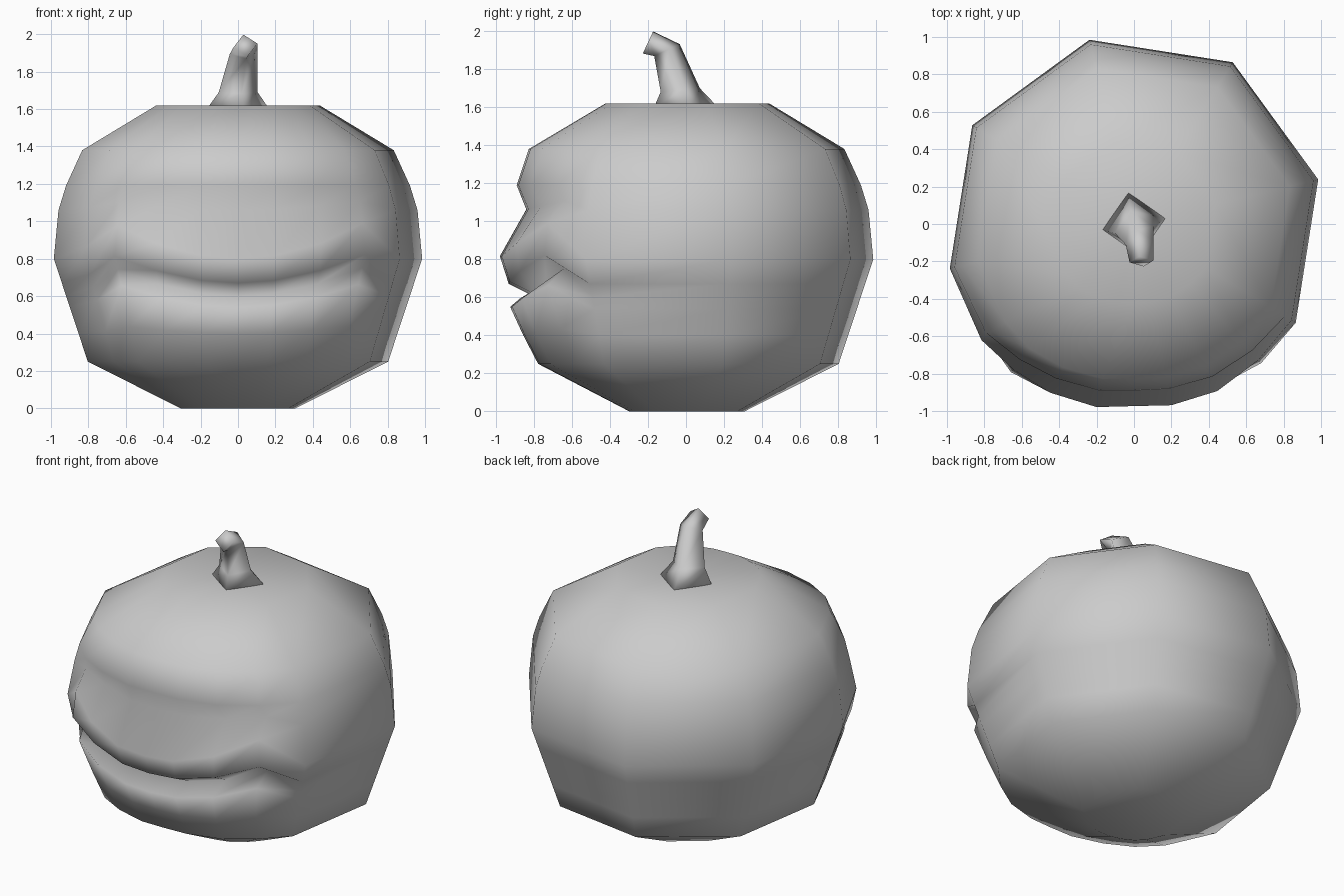
import bpy, bmesh, math
from mathutils import Vector, Matrix

old = bpy.data.objects.get("Cube")
if old:
    bpy.data.objects.remove(old, do_unlink=True)

grey = bpy.data.materials.new("plain grey")
grey.use_nodes = True
colour = (0.6, 0.6, 0.6, 1)
grey.diffuse_color = colour
grey.node_tree.nodes["Principled BSDF"].inputs["Base Color"].default_value = colour


def skin(name, rings, top=None):
    """Join closed rings of points into a capped, smooth object."""
    bm = bmesh.new()
    loops = [[bm.verts.new(p) for p in ring] for ring in rings]
    n = len(loops[0])
    for low, high in zip(loops, loops[1:]):
        for i in range(n):
            j = (i + 1) % n
            bm.faces.new((low[i], low[j], high[j], high[i]))
    bm.faces.new(loops[0][::-1])
    if top:
        centre = bm.verts.new(top)
        for i in range(n):
            bm.faces.new((loops[-1][i], loops[-1][(i + 1) % n], centre))
    else:
        bm.faces.new(loops[-1])
    bmesh.ops.recalc_face_normals(bm, faces=bm.faces)
    mesh = bpy.data.meshes.new(name)
    bm.to_mesh(mesh)
    bm.free()
    mesh.materials.append(grey)
    for face in mesh.polygons:
        face.use_smooth = True
    obj = bpy.data.objects.new(name, mesh)
    bpy.context.collection.objects.link(obj)
    return obj


# Side profile of the gourd: height and relative width
profile = [(0, .31), (.25, .81), (.82, 1), (1.12, .96), (1.38, .84), (1.62, .44)]


def width(z):
    for (z0, w0), (z1, w1) in zip(profile, profile[1:]):
        if z <= z1:
            return w0 + (w1 - w0) * (z - z0) / (z1 - z0)
    return profile[-1][1]


# Plan outline: coarse octagon sides and back, finer carved front
sides = [(1.02 * math.cos(a), 1.02 * math.sin(a))
         for a in (math.radians(-31.4 + 45 * k) for k in range(6))]
front = [(-.82, -.62), (-.66, -.78), (-.45, -.89), (-.2, -.96),
         (0, -.96), (.2, -.95), (.45, -.88), (.68, -.73)]

# Front rows: height, rise towards the cheeks, outward push
rows = [
    (0, 0, 0),
    (.25, 0, 0),
    (.40, .04, .03),     # chin
    (.54, .13, .05),     # lower lip
    (.60, .16, -.10),    # mouth hollow
    (.67, .16, .02),     # upper lip
    (.80, .20, .02),     # ridge under the eyes
    (1.06, .05, -.09),   # eye hollow
    (1.19, 0, 0),        # brow
    (1.38, 0, .02),
    (1.62, 0, 0),
]

rings = []
for z, rise, push in rows:
    ring = [(x * width(z), y * width(z), z) for x, y in sides]
    for x, y in front:
        t = min(1, abs(x) / .7)
        h = z + rise * t * t * (1 if abs(x) < .75 else .3)
        depth = push * (1 if abs(x) < .5 else .7 if abs(x) < .7 else .2)
        w = width(h)
        ring.append((x * w, y * w - depth, h))
    rings.append(ring)
body = skin("pumpkin_body", rings, (0, 0, 1.59))

# Stem: four-sided tube bending forwards
stem_rings = []
for centre, radius, tilt in [((0, 0, 1.6), .17, 0), ((0, -.03, 1.69), .105, 5),
                             ((.03, -.1, 1.9), .075, 25), ((.04, -.2, 1.94), .065, 65)]:
    turn = Matrix.Rotation(math.radians(tilt), 3, 'X')
    stem_rings.append([Vector(centre) + turn @ Vector((radius * math.cos(a), radius * math.sin(a), 0))
                       for a in (math.radians(10 + 90 * k) for k in range(4))])
stem = skin("stem", stem_rings)
